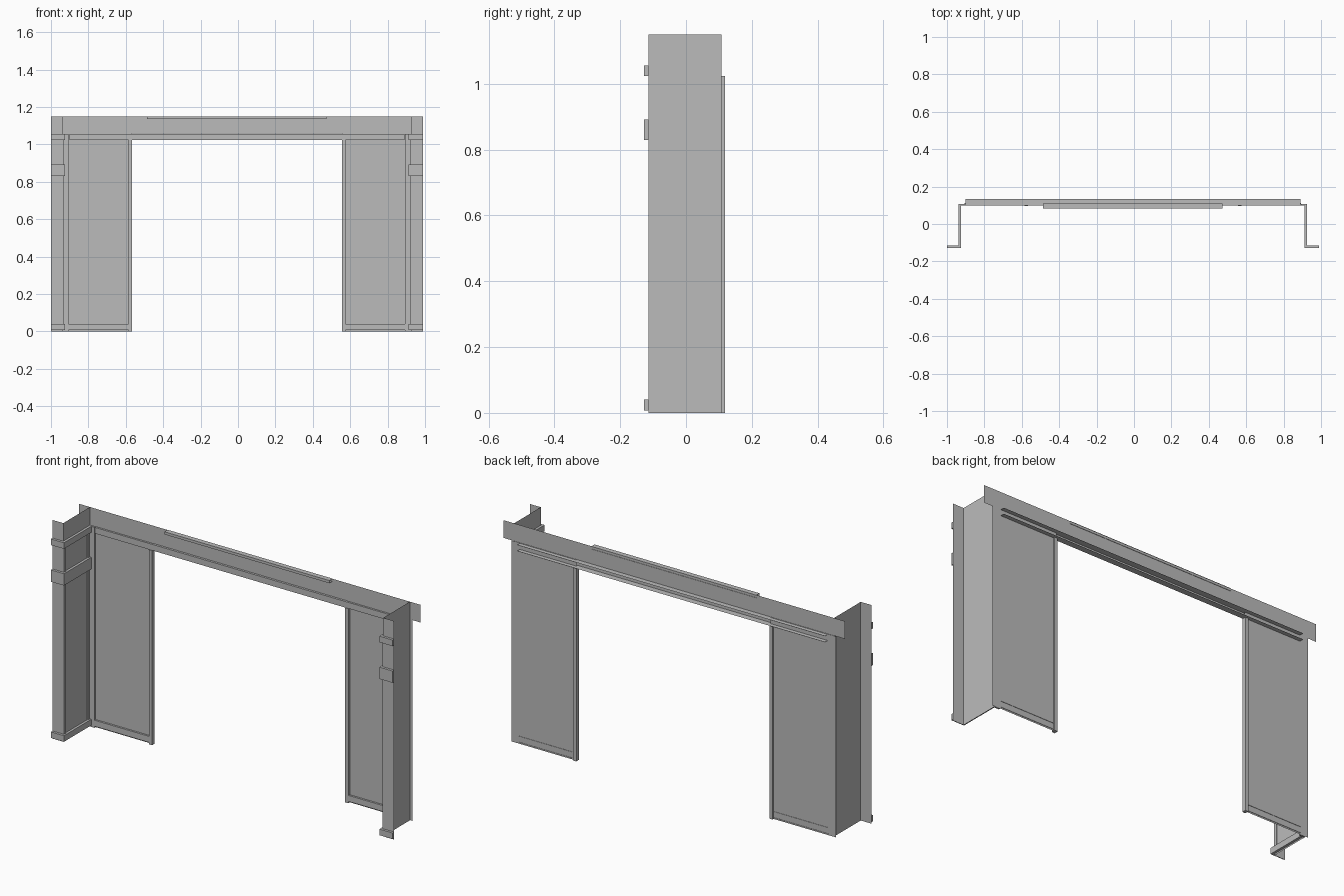
import bpy
import bmesh

if "Cube" in bpy.data.objects:
    bpy.data.objects.remove(bpy.data.objects["Cube"], do_unlink=True)

GREY = (0.5, 0.5, 0.5, 1.0)
grey = bpy.data.materials.new("plain grey")
grey.use_nodes = True
grey.diffuse_color = GREY
grey.node_tree.nodes["Principled BSDF"].inputs["Base Color"].default_value = GREY

CX = -0.006              # centre line of the opening
TOP, LINTEL = 1.15, 1.057
BACK, FRONT = 0.108, -0.114
EDGE, RETURN, OPENING = 0.994, 0.931, 0.564


def finish(name, bm):
    mesh = bpy.data.meshes.new(name)
    bm.to_mesh(mesh)
    bm.free()
    mesh.materials.append(grey)
    obj = bpy.data.objects.new(name, mesh)
    bpy.context.collection.objects.link(obj)
    return obj


def upright(name, plan, z0, z1, side=1, closed=False):
    """Raise a plan outline into a thin wall, or a solid if closed."""
    bm = bmesh.new()
    low, high = [[bm.verts.new((CX + side * x, y, z)) for x, y in plan]
                 for z in (z0, z1)]
    n = len(plan)
    for i in range(n if closed else n - 1):
        j = (i + 1) % n
        bm.faces.new((low[i], low[j], high[j], high[i]))
    if closed:
        bm.faces.new(low)
        bm.faces.new(high)
        bmesh.ops.recalc_face_normals(bm, faces=bm.faces)
    elif side < 0:
        bmesh.ops.reverse_faces(bm, faces=bm.faces)
    return finish(name, bm)


def channel(name, x0, x1, z0, z1, front, back, side=1):
    """Horizontal trim: front face with top and bottom, open behind."""
    bm = bmesh.new()
    profile = [(back, z0), (front, z0), (front, z1), (back, z1)]
    a, b = [[bm.verts.new((CX + side * x, y, z)) for y, z in profile]
            for x in (x0, x1)]
    for i in range(3):
        bm.faces.new((a[i], a[i + 1], b[i + 1], b[i]))
    if side > 0:
        bmesh.ops.reverse_faces(bm, faces=bm.faces)
    return finish(name, bm)


def block(name, x0, x1, y0, y1, z0, z1, side=1):
    plan = [(x0, y0), (x1, y0), (x1, y1), (x0, y1)]
    return upright(name, plan, z0, z1, side, closed=True)


# Header wall with its rail and upper plate
upright("header_wall", [(-EDGE, BACK), (EDGE, BACK)], LINTEL, TOP)
channel("header_rail", -0.896, 0.896, 1.023, 1.055, 0.1, 0.133)
channel("header_plate", -0.48, 0.48, 1.136, TOP, 0.083, 0.11)

for side, label in ((-1, "right"), (1, "left")):
    # Side return and front flange
    upright(label + "_return_wall",
            [(RETURN, BACK), (RETURN, FRONT), (EDGE, FRONT)], 0, TOP, side)

    # Back panel beside the opening
    upright(label + "_back_panel",
            [(OPENING, BACK + 0.002), (0.945, BACK + 0.002)], 0, LINTEL, side)
    block(label + "_opening_casing", OPENING - 0.002, OPENING + 0.016,
          0.097, 0.118, 0, 1.023, side)
    block(label + "_corner_post", 0.9, RETURN, 0.1, BACK, 0, 1.055, side)
    channel(label + "_back_skirting", OPENING + 0.016, 0.9,
            0.008, 0.04, 0.1, 0.112, side)

    # Bands wrapping the return and flange
    wrap = [(EDGE, -0.127), (0.918, -0.127), (0.918, 0.1),
            (RETURN, 0.1), (RETURN, FRONT), (EDGE, FRONT)]
    for band, z0, z1 in (("skirting", 0.008, 0.04), ("middle_band", 0.83, 0.892),
                         ("upper_band", 1.023, 1.055)):
        upright(label + "_" + band, wrap, z0, z1, side, closed=True)

    # Thin stiles framing the return panels
    for stile, y0, y1 in (("front_stile", FRONT, -0.096), ("back_stile", 0.085, 0.102)):
        block(label + "_" + stile, 0.927, RETURN, y0, y1, 0.008, 1.055, side)
